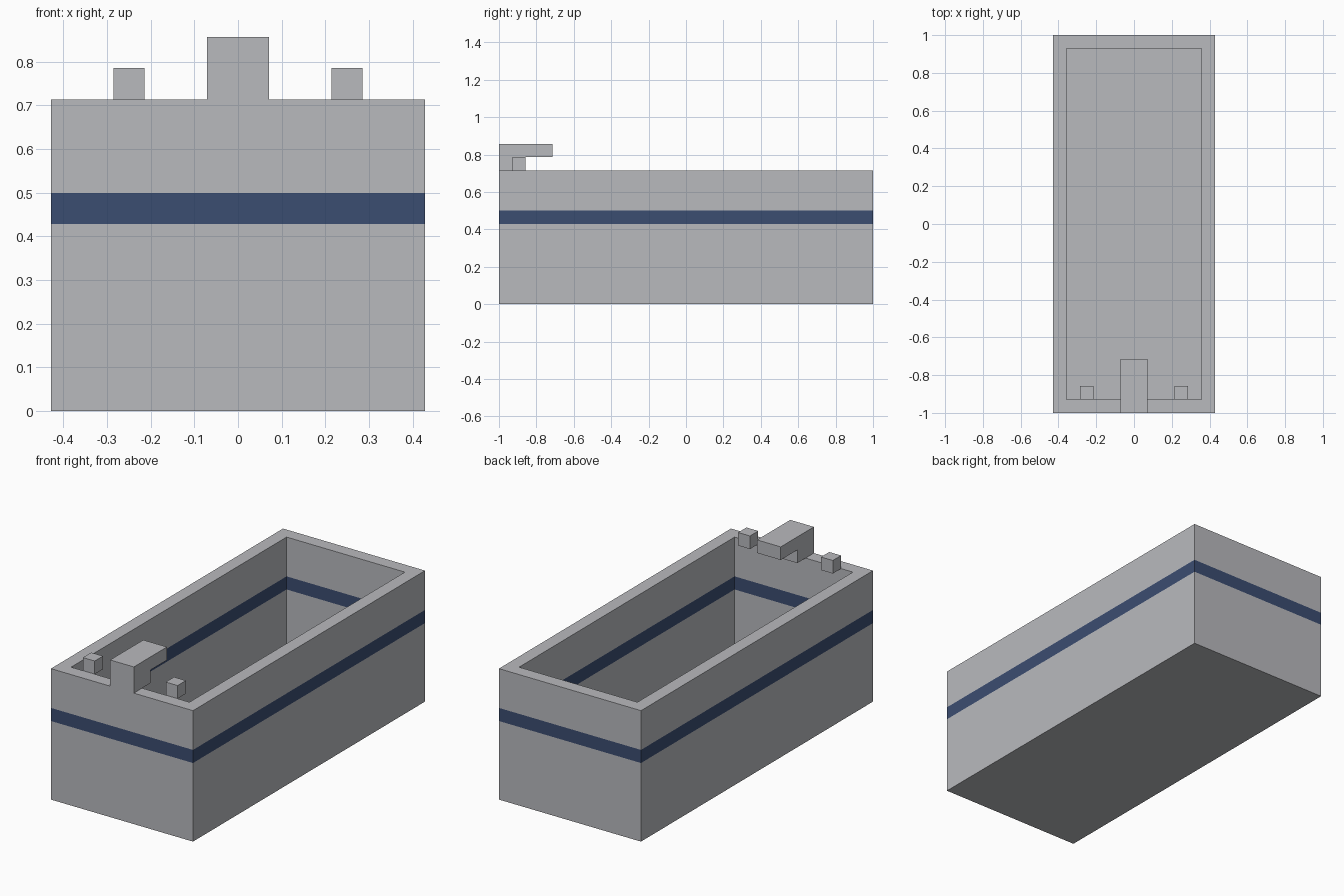
import bpy
import bmesh
from mathutils import Vector

if "Cube" in bpy.data.objects:
    bpy.data.objects.remove(bpy.data.objects["Cube"], do_unlink=True)

U = 1 / 14  # one block unit


def make_material(name, color):
    mat = bpy.data.materials.new(name)
    mat.use_nodes = True
    mat.diffuse_color = color
    mat.node_tree.nodes["Principled BSDF"].inputs["Base Color"].default_value = color
    return mat


grey = make_material("light grey", (0.485, 0.491, 0.515, 1))
blue = make_material("navy blue", (0.044, 0.074, 0.165, 1))


def add_box(bm, low, high):
    """Box between two corners, in block units."""
    low, high = Vector(low) * U, Vector(high) * U
    verts = bmesh.ops.create_cube(bm, size=1)["verts"]
    for v in verts:
        v.co = (low + high) / 2 + v.co * (high - low)


def finish(bm, name, materials):
    bmesh.ops.recalc_face_normals(bm, faces=bm.faces)
    mesh = bpy.data.meshes.new(name)
    bm.to_mesh(mesh)
    bm.free()
    for mat in materials:
        mesh.materials.append(mat)
    obj = bpy.data.objects.new(name, mesh)
    bpy.context.collection.objects.link(obj)
    return obj


# Tub: a box hollowed from the top, with a stripe around both sides of the walls
bm = bmesh.new()
add_box(bm, (-6, -14, 0), (6, 14, 10))
top = max(bm.faces, key=lambda f: f.calc_center_median().z)
bmesh.ops.inset_region(bm, faces=[top], thickness=U, use_even_offset=True)
floor = bmesh.ops.extrude_face_region(bm, geom=[top])["geom"]
for v in floor:
    if isinstance(v, bmesh.types.BMVert):
        v.co.z = U
if top.is_valid:
    bmesh.ops.delete(bm, geom=[top], context="FACES_ONLY")
for height in (6, 7):
    bmesh.ops.bisect_plane(bm, geom=bm.verts[:] + bm.edges[:] + bm.faces[:],
                           plane_co=(0, 0, height * U), plane_no=(0, 0, 1))
for f in bm.faces:
    f.material_index = int(6 * U < f.calc_center_median().z < 7 * U)
finish(bm, "tub", [grey, blue])

# Tap: an L-shaped side profile extruded across its width
bm = bmesh.new()
profile = [(-14, 10), (-12, 10), (-12, 11), (-10, 11), (-10, 12), (-14, 12)]
side = bm.faces.new([bm.verts.new((-U, y * U, z * U)) for y, z in profile])
extruded = bmesh.ops.extrude_face_region(bm, geom=[side], use_keep_orig=True)["geom"]
bmesh.ops.translate(bm, vec=(2 * U, 0, 0),
                    verts=[g for g in extruded if isinstance(g, bmesh.types.BMVert)])
finish(bm, "tap", [grey])

# Tap handles: small cubes on either side
for name, x in (("right_handle", -4), ("left_handle", 3)):
    bm = bmesh.new()
    add_box(bm, (x, -13, 10), (x + 1, -12, 11))
    finish(bm, name, [grey])
